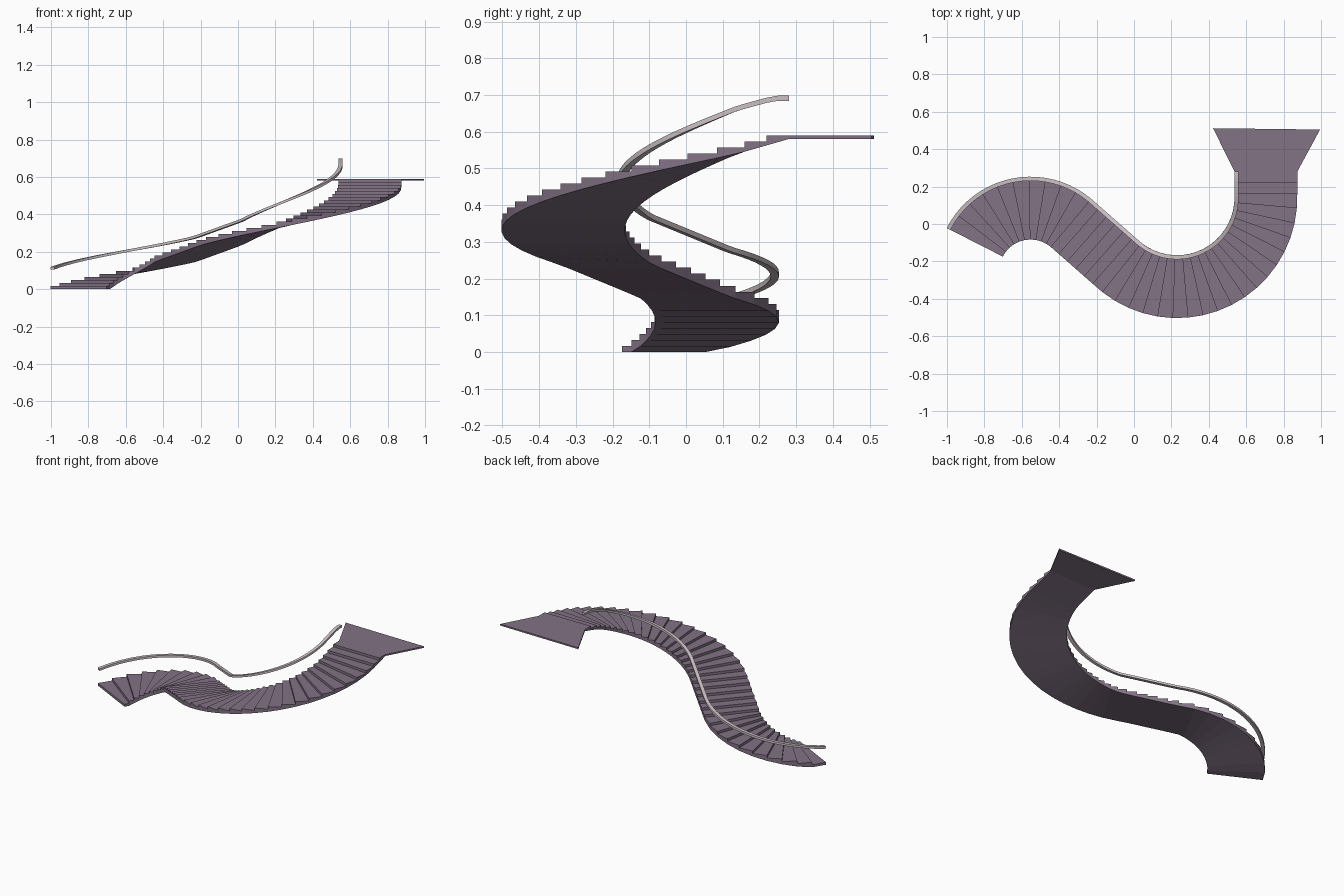
import bpy, bmesh, math
from mathutils import Vector

if "Cube" in bpy.data.objects:
    bpy.data.objects.remove(bpy.data.objects["Cube"])

N = 36            # steps, the last one level with the landing
HALF = 0.168      # half the stair width
TOP = 0.59
C1, R1 = Vector((-0.553, -0.25)), 0.335   # first bend (turns right)
C2, R2 = Vector((0.23, 0.14)), 0.475      # second bend (turns left)


def material(name, rgb):
    m = bpy.data.materials.new(name)
    m.diffuse_color = (*rgb, 1)
    m.use_nodes = True
    m.node_tree.nodes["Principled BSDF"].inputs["Base Color"].default_value = m.diffuse_color
    return m


stone = material("mauve stone", (0.225, 0.17, 0.235))
metal = material("pale rail", (0.60, 0.53, 0.55))

# S-shaped centre line: arc, tangent line, arc, short straight
d = C2 - C1
A0 = math.radians(153)
A1 = math.atan2(d.y, d.x) + math.acos((R1 + R2) / d.length)
LINE = math.sqrt(d.length ** 2 - (R1 + R2) ** 2)
L1 = (A0 - A1) * R1
L2 = (math.pi - A1) * R2
LEN = L1 + LINE + L2 + 0.14


def path(s):
    """Point and left-hand normal at distance s."""
    polar = lambda a: Vector((math.cos(a), math.sin(a)))
    if s < L1:
        n = polar(A0 - s / R1)
        return C1 + n * R1, n
    if s < L1 + LINE:
        n = polar(A1)
        t = Vector((n.y, -n.x))
        return C1 + n * R1 + t * (s - L1), n
    s -= L1 + LINE
    if s < L2:
        n = polar(A1 + s / R2)
        return C2 - n * R2, n
    return C2 + Vector((R2, s - L2)), Vector((-1, 0))


def make(name, bm, mat):
    bmesh.ops.recalc_face_normals(bm, faces=bm.faces)
    me = bpy.data.meshes.new(name)
    bm.to_mesh(me)
    bm.free()
    me.materials.append(mat)
    ob = bpy.data.objects.new(name, me)
    bpy.context.collection.objects.link(ob)
    return ob


def skin(bm, rings):
    """Join equal rings of points into a closed tube."""
    vs = [[bm.verts.new(p) for p in r] for r in rings]
    k = len(vs[0])
    for a, b in zip(vs, vs[1:]):
        for i in range(k):
            j = (i + 1) % k
            bm.faces.new((a[i], a[j], b[j], b[i]))
    bm.faces.new(vs[0])
    bm.faces.new(vs[-1][::-1])


def section(s, off, w, z0, z1):
    p, n = path(s)
    a, b = p + n * (off + w), p + n * (off - w)
    return [(a.x, a.y, z0), (b.x, b.y, z0), (b.x, b.y, z1), (a.x, a.y, z1)]


def soffit(f):
    return min(max(0.0, TOP * f - 0.019 + 0.009 * f ** 4), TOP - 0.01)


# steps: flat treads and risers over one sloping underside
bm = bmesh.new()
rings = []
for i in range(N):
    z = TOP * (i + 1) / N
    for f in (i / N, (i + 1) / N):
        rings.append(section(f * LEN, 0, HALF, soffit(f), z))
skin(bm, rings)
bmesh.ops.remove_doubles(bm, verts=bm.verts, dist=1e-5)
make("stair_flight", bm, stone)

# flared landing at the top
bm = bmesh.new()
plan = [(0.537, 0.28), (0.873, 0.28), (0.995, 0.505), (0.423, 0.512)]
skin(bm, [[(x, y, z) for x, y in plan] for z in (TOP - 0.01, TOP)])
make("landing", bm, stone)

# handrail along the left edge, level at its top end
bm = bmesh.new()
rings = []
for i in range(73):
    f = i / 72
    z = min(0.105 + TOP * f, 0.684)
    rings.append(section(f * LEN, HALF - 0.011, 0.011, z, z + 0.014))
skin(bm, rings)
rail = make("handrail", bm, metal)
for p in rail.data.polygons:
    p.use_smooth = True
bpy.context.view_layer.objects.active = rail
rail.select_set(True)
bpy.ops.object.shade_smooth_by_angle(angle=math.radians(30))
